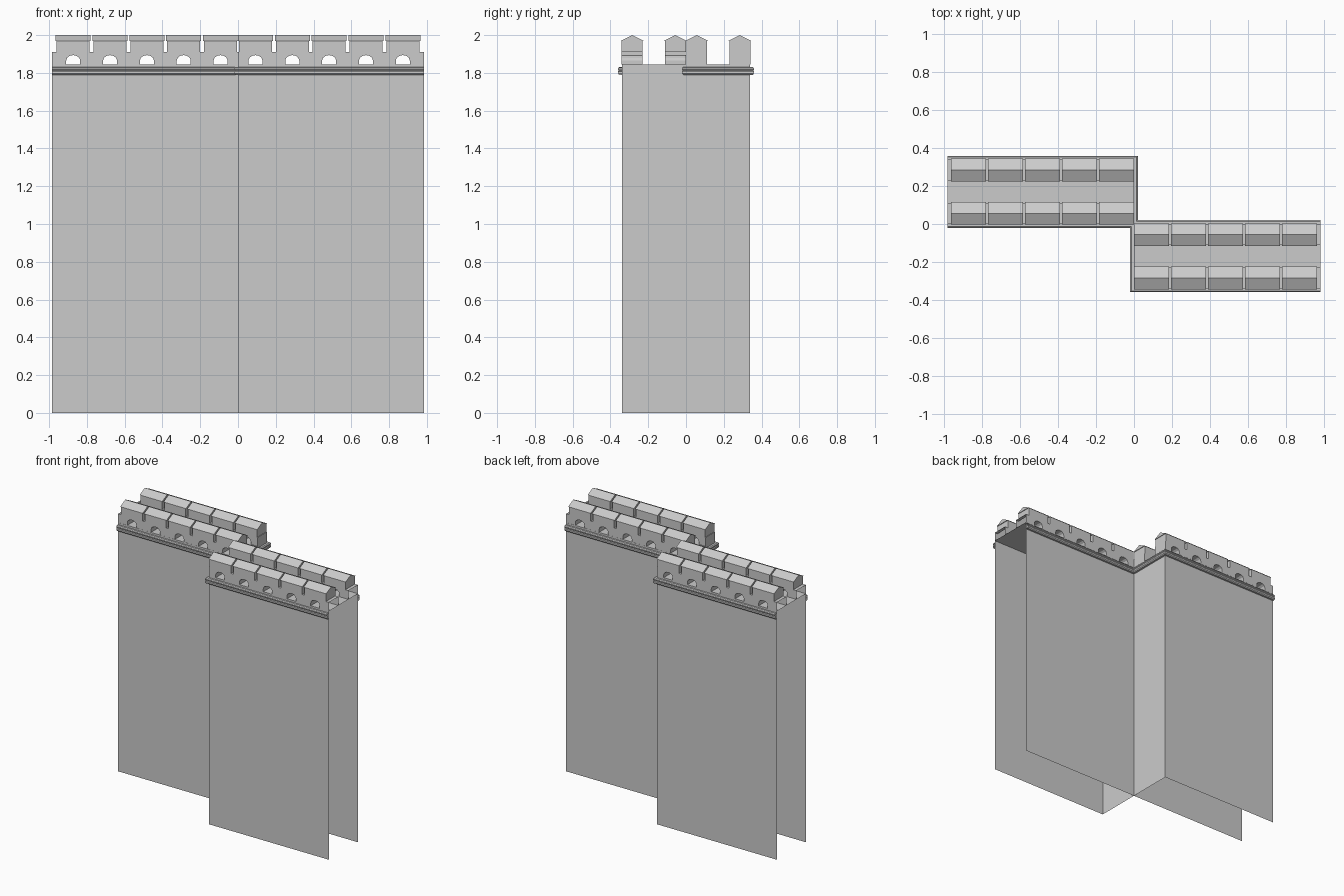
import bpy, bmesh, math

if "Cube" in bpy.data.objects:
    bpy.data.objects.remove(bpy.data.objects["Cube"])

L, D = 0.985, 0.34          # segment length and depth
FLOOR, CRENEL, EAVE, TOP = 1.845, 1.91, 1.97, 2.0
BAYS = [0.0925 + 0.195 * i for i in range(5)]


def make(name, bm):
    bmesh.ops.recalc_face_normals(bm, faces=bm.faces[:])
    me = bpy.data.meshes.new(name)
    bm.to_mesh(me)
    bm.free()
    ob = bpy.data.objects.new(name, me)
    bpy.context.collection.objects.link(ob)
    return ob


def sweep(name, profile):
    """Run an (offset, z) profile round front, inner end and back; outer end stays open."""
    bm = bmesh.new()
    rings = []
    for o, z in profile:
        pts = [(L, -D - o), (-o, -D - o), (-o, o), (L, o)]
        rings.append([bm.verts.new((x, y, z)) for x, y in pts])
    for a, b in zip(rings, rings[1:]):
        for i in range(3):
            bm.faces.new((a[i], a[i + 1], b[i + 1], b[i]))
    return make(name, bm)


def prism(bm, pts, vec):
    f = bm.faces.new([bm.verts.new(p) for p in pts])
    ext = bmesh.ops.extrude_face_region(bm, geom=[f], use_keep_orig=True)
    vs = [v for v in ext["geom"] if isinstance(v, bmesh.types.BMVert)]
    bmesh.ops.translate(bm, verts=vs, vec=vec)


def parapet(name, yc):
    """Crenellated strip with arched openings at floor level."""
    r, spring, h = 0.037, 1.866, 0.0555
    pts = [(0, FLOOR)]
    for c in BAYS:
        pts.append((c - r, FLOOR))
        for k in range(7):
            a = math.pi * (1 - k / 6)
            pts.append((c + r * math.cos(a), spring + 0.028 * math.sin(a)))
        pts.append((c + r, FLOOR))
    pts += [(L, FLOOR), (L, CRENEL)]
    for c in reversed(BAYS):
        pts += [(c + 0.0875, CRENEL), (c + 0.0875, EAVE),
                (c - 0.0875, EAVE), (c - 0.0875, CRENEL)]
    pts.append((0, CRENEL))
    bm = bmesh.new()
    prism(bm, [(x, yc - h, z) for x, z in pts], (0, 2 * h, 0))
    bmesh.ops.recalc_face_normals(bm, faces=bm.faces[:])
    # open outer end, and no hidden faces on the floor
    gone = [f for f in bm.faces if all(v.co.x > L - 1e-4 for v in f.verts)
            or all(v.co.z < FLOOR + 1e-4 for v in f.verts)]
    bmesh.ops.delete(bm, geom=gone, context='FACES_ONLY')
    make(name, bm)
    # ridged caps over the merlons
    bm = bmesh.new()
    for c in BAYS:
        prism(bm, [(c - 0.0925, yc - 0.06, EAVE), (c - 0.0925, yc + 0.06, EAVE),
                   (c - 0.0925, yc, TOP)], (0.185, 0, 0))
    make(name + "_caps", bm)


# wall faces
sweep("wall", [(0, 0), (0, FLOOR)])
# string course
sweep("moulding", [(0, 1.79), (0.014, 1.79), (0.02, 1.797), (0.02, 1.808),
                   (0.016, 1.813), (0.02, 1.818), (0.02, 1.825), (0.014, 1.831), (0, 1.831)])
# walkway
bm = bmesh.new()
bm.faces.new([bm.verts.new((x, y, FLOOR)) for x, y in
              [(0, -D), (L, -D), (L, 0), (0, 0)]])
make("walkway", bm)
# parapets on both edges
parapet("outer_parapet", -0.285)
parapet("inner_parapet", -0.0565)

# second segment: half turn about the centre
for ob in list(bpy.context.collection.objects):
    cp = ob.copy()
    cp.name = "left_" + ob.name
    cp.rotation_euler = (0, 0, math.pi)
    bpy.context.collection.objects.link(cp)
    ob.name = "right_" + ob.name
